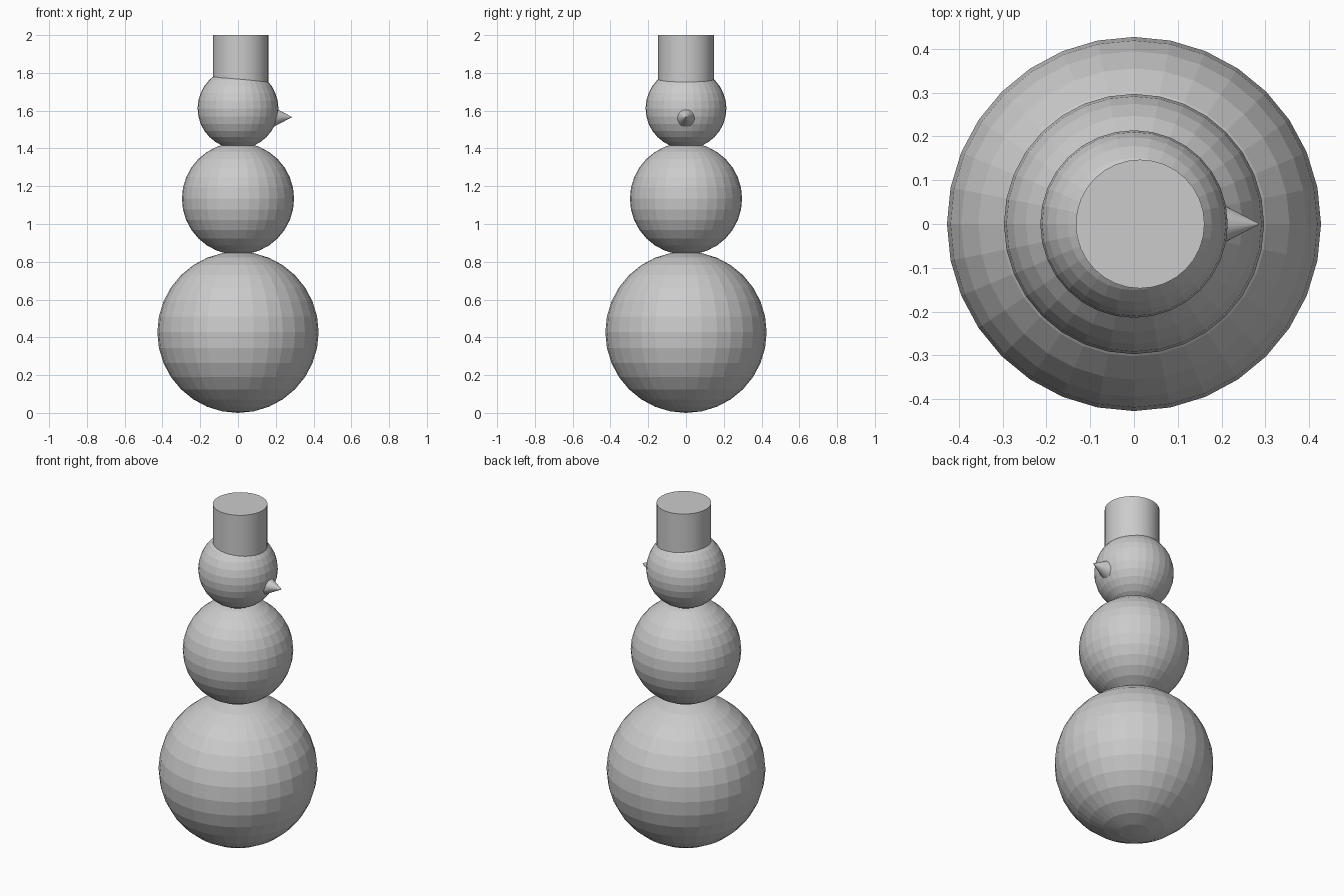
import bpy
import math

if "Cube" in bpy.data.objects:
    bpy.data.objects.remove(bpy.data.objects["Cube"])

grey = bpy.data.materials.new("plain grey")
grey.diffuse_color = (0.6, 0.6, 0.6, 1.0)
grey.use_nodes = True
grey.node_tree.nodes["Principled BSDF"].inputs["Base Color"].default_value = grey.diffuse_color


def finish(name):
    ob = bpy.context.object
    ob.name = name
    ob.data.materials.append(grey)
    return ob


# Three stacked faceted balls: name, radius, centre height
for name, radius, z in (("bottom_ball", 0.427, 0.427),
                        ("middle_ball", 0.297, 1.134),
                        ("head_ball", 0.214, 1.612)):
    bpy.ops.mesh.primitive_uv_sphere_add(segments=32, ring_count=16,
                                         radius=radius, location=(0, 0, z))
    finish(name)

# Hat: plain cylinder sunk into the head, slightly off centre
hat_base, hat_top = 1.70, 2.0
bpy.ops.mesh.primitive_cylinder_add(vertices=32, radius=0.147,
                                    depth=hat_top - hat_base,
                                    location=(0.014, 0, (hat_base + hat_top) / 2))
finish("hat")
bpy.ops.object.shade_smooth_by_angle(angle=math.radians(30))

# Nose: cone pointing along +x, its base inside the head
nose_base, nose_tip = 0.19, 0.287
bpy.ops.mesh.primitive_cone_add(vertices=32, radius1=0.051, radius2=0,
                                depth=nose_tip - nose_base,
                                location=((nose_base + nose_tip) / 2, 0, 1.566),
                                rotation=(0, math.pi / 2, 0))
finish("nose")
